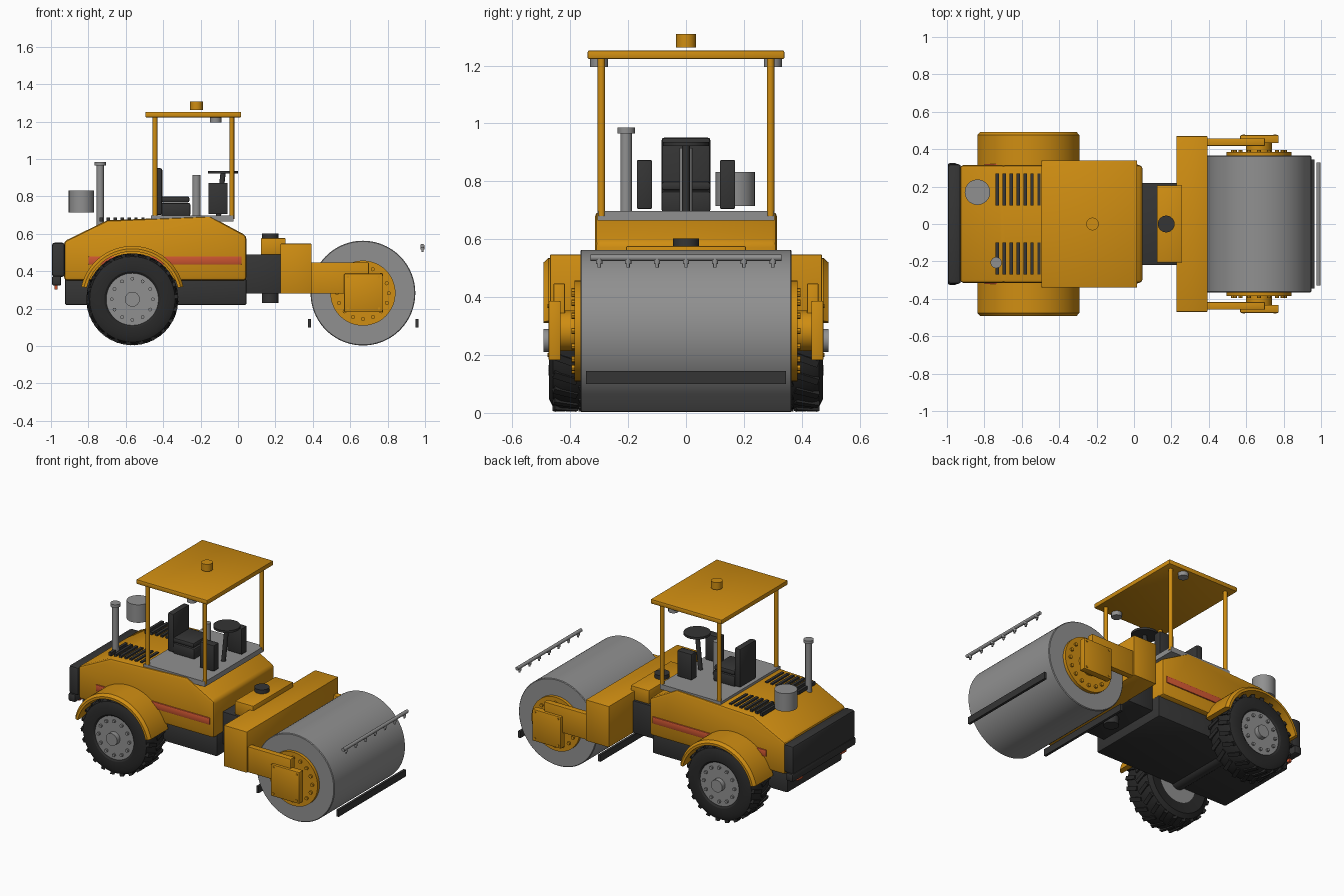
import bpy, bmesh, math
from mathutils import Matrix, Vector

if "Cube" in bpy.data.objects:
    bpy.data.objects.remove(bpy.data.objects["Cube"])


def material(name, colour):
    m = bpy.data.materials.new(name)
    m.use_nodes = True
    m.diffuse_color = (*colour, 1)
    m.node_tree.nodes["Principled BSDF"].inputs["Base Color"].default_value = (*colour, 1)
    return m


YELLOW = material("machine yellow", (0.63, 0.27, 0.006))
GREY = material("steel grey", (0.28, 0.28, 0.28))
DARK = material("dark plastic", (0.035, 0.035, 0.035))
RUBBER = material("tyre rubber", (0.022, 0.022, 0.022))
RED = material("red trim", (0.6, 0.09, 0.03))
parts = []


def finish(name, bm, mat):
    bmesh.ops.recalc_face_normals(bm, faces=bm.faces)
    mesh = bpy.data.meshes.new(name)
    bm.to_mesh(mesh)
    bm.free()
    mesh.materials.append(mat)
    ob = bpy.data.objects.new(name, mesh)
    bpy.context.scene.collection.objects.link(ob)
    parts.append(ob)
    return ob


def soften(bm, width, segments=2):
    if width:
        bmesh.ops.bevel(bm, geom=bm.edges[:], offset=width, segments=segments,
                        profile=0.5, affect='EDGES', clamp_overlap=True)


def boxes(name, spans, mat, bevel=0.0):
    """Boxes given as (x range, y range, z range)."""
    bm = bmesh.new()
    for span in spans:
        mid = [sum(r) / 2 for r in span]
        size = [abs(r[1] - r[0]) for r in span]
        bmesh.ops.create_cube(bm, size=1, matrix=Matrix.Translation(mid) @ Matrix.Diagonal((*size, 1)))
    soften(bm, bevel)
    return finish(name, bm, mat)


def box(name, x, y, z, mat, bevel=0.0):
    return boxes(name, [(x, y, z)], mat, bevel)


def rods(name, pairs, radius, mat, sides=24):
    """Cylinders running between pairs of points."""
    bm = bmesh.new()
    for a, b in pairs:
        a, b = Vector(a), Vector(b)
        turn = (b - a).to_track_quat('Z', 'Y').to_matrix().to_4x4()
        bmesh.ops.create_cone(bm, cap_ends=True, segments=sides, radius1=radius, radius2=radius,
                              depth=(b - a).length, matrix=Matrix.Translation((a + b) / 2) @ turn)
    return finish(name, bm, mat)


def rod(name, a, b, radius, mat, sides=24):
    return rods(name, [(a, b)], radius, mat, sides)


def lathe(name, profile, centre, mat, start=0, end=360, steps=64):
    """Turns a closed (radius, y) profile about a y axis through centre (x, z)."""
    bm = bmesh.new()
    full = end - start == 360
    rings = []
    for i in range(steps if full else steps + 1):
        a = math.radians(start + (end - start) * i / steps)
        rings.append([bm.verts.new((centre[0] + r * math.cos(a), y, centre[1] + r * math.sin(a)))
                      for r, y in profile])
    n = len(profile)
    for i in range(steps):
        p, q = rings[i], rings[(i + 1) % len(rings)]
        for j in range(n):
            k = (j + 1) % n
            bm.faces.new((p[j], p[k], q[k], q[j]))
    if not full:
        bm.faces.new(rings[0])
        bm.faces.new(rings[-1])
    return finish(name, bm, mat)


def bolt_circle(name, centre, radius, count, y0, y1, size, mat):
    spots = [(centre[0] + radius * math.cos(t), centre[1] + radius * math.sin(t))
             for t in (math.tau * i / count for i in range(count))]
    rods(name, [((x, y0, z), (x, y1, z)) for x, z in spots], size, mat, 8)


# Rear body: side profile extruded across the width
outline = [(-0.93, 0.35), (0.045, 0.35), (0.045, 0.59), (-0.15, 0.695), (-0.7, 0.672), (-0.93, 0.56)]
bm = bmesh.new()
base = bm.faces.new([bm.verts.new((x, -0.315, z)) for x, z in outline])
extruded = bmesh.ops.extrude_face_region(bm, geom=[base])["geom"]
bmesh.ops.translate(bm, vec=(0, 0.63, 0), verts=[v for v in extruded if isinstance(v, bmesh.types.BMVert)])
bmesh.ops.recalc_face_normals(bm, faces=bm.faces)
soften(bm, 0.018)
finish("engine_body", bm, YELLOW)
box("chassis", (-0.925, 0.045), (-0.28, 0.28), (0.22, 0.36), DARK, 0.008)
box("radiator", (-0.995, -0.925), (-0.32, 0.32), (0.37, 0.553), DARK, 0.015)
box("rear_bumper", (-0.995, -0.945), (-0.325, 0.325), (0.323, 0.375), DARK, 0.01)
boxes("tail_lights", [((-0.98, -0.965), (s * 0.2, s * 0.25), (0.303, 0.325)) for s in (-1, 1)], RED)
boxes("side_stripes", [((-0.8, 0.02), (s * 0.3, s * 0.322), (0.435, 0.48)) for s in (-1, 1)], RED, 0.006)
boxes("hood_louvres", [((x - 0.009, x + 0.009), (s * 0.1, s * 0.27), (0.665, 0.687))
                       for s in (-1, 1) for x in (-0.732 + 0.0374 * i for i in range(7))], DARK)

# Exhaust and air cleaner
rod("exhaust_pipe", (-0.737, -0.207, 0.62), (-0.737, -0.207, 0.97), 0.02, GREY)
rod("exhaust_cap", (-0.737, -0.207, 0.965), (-0.737, -0.207, 0.985), 0.03, GREY)
rod("air_cleaner", (-0.837, 0.17, 0.715), (-0.837, 0.17, 0.832), 0.068, GREY, 32)

# Rear wheels and fenders
hub = (-0.565, 0.25)
for s, side in ((-1, "right"), (1, "left")):
    tyre = [(0.13, 0.28), (0.2, 0.27), (0.228, 0.285), (0.238, 0.31), (0.238, 0.435),
            (0.228, 0.46), (0.2, 0.474), (0.15, 0.47), (0.13, 0.455)]
    lathe(side + "_tyre", [(r, s * y) for r, y in tyre], hub, RUBBER)
    # Alternating slanted tread blocks
    bm = bmesh.new()
    for i in range(44):
        turn = Matrix.Rotation(math.tau * i / 44, 4, 'Y')
        y = s * (0.328 if i % 2 else 0.417)
        slant = Matrix.Rotation(0.35 if i % 2 else -0.35, 4, 'Z')
        bmesh.ops.create_cube(bm, size=1, matrix=Matrix.Translation((hub[0], 0, hub[1])) @ turn
                              @ Matrix.Translation((0.236, y, 0)) @ Matrix.Rotation(math.pi / 2, 4, 'Y')
                              @ slant @ Matrix.Diagonal((0.024, 0.085, 0.018, 1)))
    finish(side + "_tread", bm, RUBBER)
    rod(side + "_rim", (hub[0], s * 0.28, hub[1]), (hub[0], s * 0.462, hub[1]), 0.14, GREY, 48)
    rod(side + "_hub_cap", (hub[0], s * 0.45, hub[1]), (hub[0], s * 0.493, hub[1]), 0.04, GREY)
    bolt_circle(side + "_wheel_bolts", hub, 0.11, 12, s * 0.45, s * 0.475, 0.01, GREY)
    fender = [(0.25, 0.3), (0.28, 0.3), (0.28, 0.475), (0.265, 0.492), (0.25, 0.492)]
    lathe(side + "_fender", [(r, s * y) for r, y in fender], (hub[0], 0.255), YELLOW, 13, 167, 40)
rod("rear_axle", (hub[0], -0.3, hub[1]), (hub[0], 0.3, hub[1]), 0.05, DARK)

# Operator platform
box("platform_floor", (-0.465, -0.025), (-0.305, 0.305), (0.665, 0.698), GREY)
rods("canopy_posts", [((x, s * 0.292, 0.68), (x, s * 0.292, 1.225))
                      for x in (-0.444, -0.033) for s in (-1, 1)], 0.013, YELLOW, 16)
box("canopy_roof", (-0.495, 0.017), (-0.34, 0.34), (1.222, 1.252), YELLOW, 0.006)
rod("beacon", (-0.222, 0, 1.262), (-0.222, 0, 1.308), 0.034, YELLOW)
rods("canopy_lamps", [((-0.12, s * 0.3, 1.195), (-0.12, s * 0.3, 1.222)) for s in (-1, 1)], 0.031, GREY)
box("seat_base", (-0.41, -0.255), (-0.085, 0.085), (0.695, 0.765), DARK, 0.008)
box("seat_cushion", (-0.41, -0.26), (-0.085, 0.085), (0.768, 0.8), DARK, 0.01)
box("seat_back", (-0.45, -0.405), (-0.085, 0.085), (0.7, 0.952), DARK, 0.012)
rod("control_post", (-0.222, 0, 0.69), (-0.222, 0, 0.915), 0.022, GREY)
boxes("control_consoles", [((-0.158, -0.055), (s * 0.117, s * 0.17), (0.705, 0.873)) for s in (-1, 1)], DARK, 0.004)
rod("steering_column", (-0.105, 0, 0.69), (-0.08, 0, 0.925), 0.014, DARK, 16)
rod("steering_wheel", (-0.08, 0, 0.922), (-0.08, 0, 0.936), 0.08, DARK, 32)

# Articulated hitch
box("hitch_block", (0.04, 0.23), (-0.22, 0.22), (0.28, 0.49), DARK, 0.004)
box("hitch_cover", (0.122, 0.255), (-0.207, 0.207), (0.488, 0.577), YELLOW, 0.006)
rod("hitch_pin", (0.172, 0, 0.23), (0.172, 0, 0.603), 0.045, DARK)

# Drum yoke
box("yoke_beam", (0.226, 0.393), (-0.47, 0.47), (0.28, 0.547), YELLOW, 0.004)
for s, side in ((-1, "right"), (1, "left")):
    box(side + "_yoke_arm", (0.38, 0.7), (s * 0.418, s * 0.458), (0.28, 0.447), YELLOW, 0.004)
    box(side + "_bearing_plate", (0.568, 0.773), (s * 0.433, s * 0.475), (0.182, 0.387), YELLOW, 0.004)
    rods(side + "_plate_bolts", [((x, s * 0.47, z), (x, s * 0.479, z))
                                 for x in (0.587, 0.754) for z in (0.2, 0.37)], 0.007, YELLOW, 8)

# Drum
axle = (0.668, 0.283)
drum = [(0.05, -0.365), (0.276, -0.365), (0.28, -0.361), (0.28, 0.361), (0.276, 0.365), (0.05, 0.365)]
lathe("drum", drum, axle, GREY, steps=96)
rod("drum_axle", (axle[0], -0.44, axle[1]), (axle[0], 0.44, axle[1]), 0.07, YELLOW)
for s, side in ((-1, "right"), (1, "left")):
    rod(side + "_drum_hub", (axle[0], s * 0.355, axle[1]), (axle[0], s * 0.385, axle[1]), 0.174, YELLOW, 48)
    bolt_circle(side + "_drum_bolts", axle, 0.138, 16, s * 0.38, s * 0.396, 0.011, YELLOW)

# Drum scrapers and water spray bar
boxes("drum_scrapers", [((x - 0.008, x + 0.008), (-0.345, 0.345), (0.1, 0.144)) for x in (0.382, 0.957)], DARK)
rod("spray_bar", (0.986, -0.33, 0.536), (0.986, 0.33, 0.536), 0.011, GREY, 16)
rods("spray_nozzles", [((0.986, i / 10, 0.515), (0.986, i / 10, 0.536)) for i in range(-3, 4)], 0.011, GREY, 12)
rods("spray_tips", [((0.986, i / 10, 0.502), (0.986, i / 10, 0.52)) for i in range(-3, 4)], 0.006, GREY, 12)

# Smooth the curved surfaces and keep the edges crisp
bpy.ops.object.select_all(action='DESELECT')
for ob in parts:
    ob.select_set(True)
bpy.context.view_layer.objects.active = parts[0]
bpy.ops.object.shade_smooth_by_angle(angle=math.radians(32))
